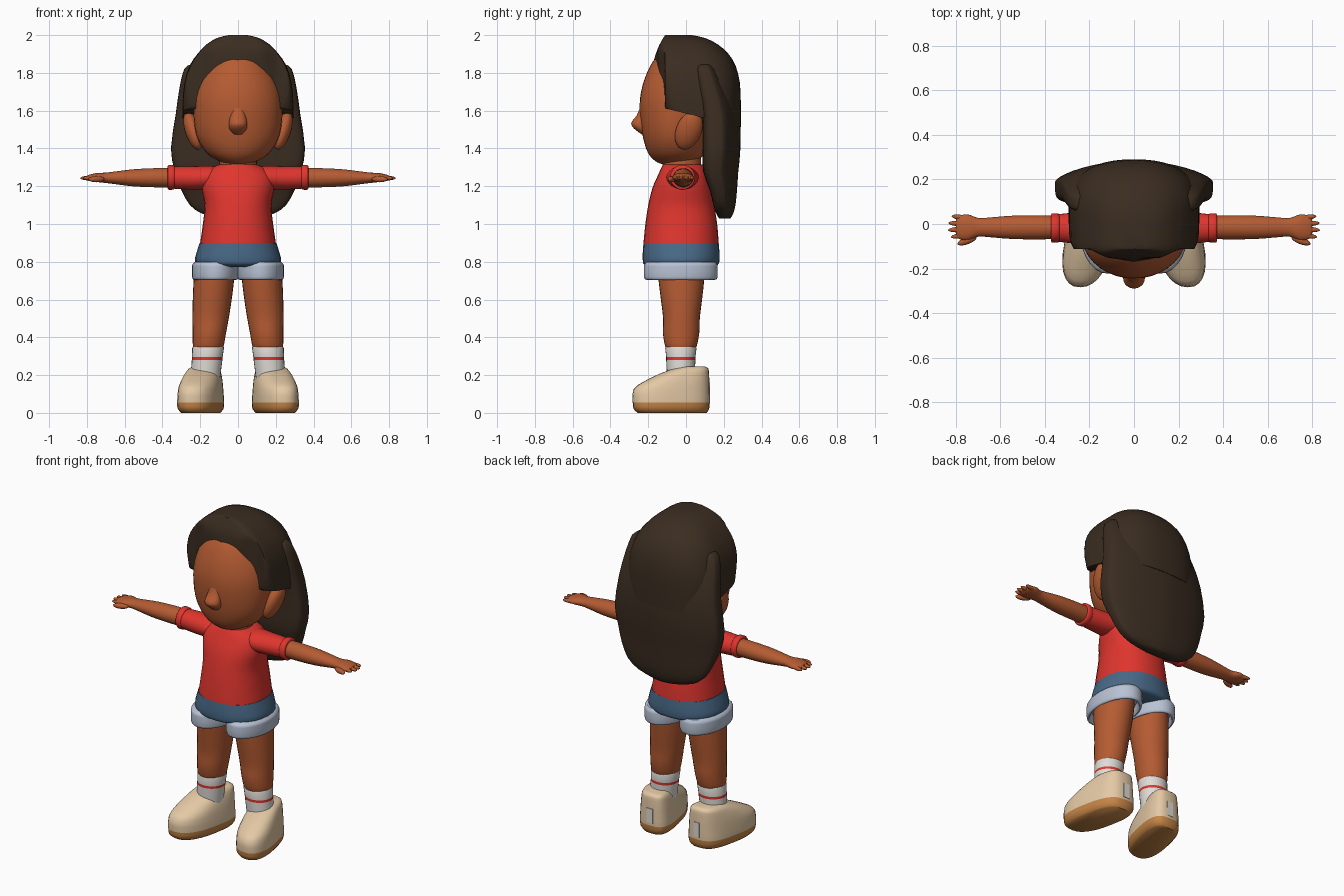
import bpy
import bmesh
import math
from mathutils import Matrix, Vector, Euler

cube = bpy.data.objects.get("Cube")
if cube:
    bpy.data.objects.remove(cube, do_unlink=True)


def material(name, r, g, b):
    mat = bpy.data.materials.new(name)
    mat.use_nodes = True
    mat.diffuse_color = (r, g, b, 1)
    bsdf = next(n for n in mat.node_tree.nodes if n.type == 'BSDF_PRINCIPLED')
    bsdf.inputs["Base Color"].default_value = (r, g, b, 1)
    bsdf.inputs["Roughness"].default_value = 0.8
    return mat


skin = material("warm brown skin", .46, .105, .032)
hair = material("dark brown hair", .043, .026, .015)
red = material("red cotton", .74, .036, .027)
denim = material("blue denim", .065, .14, .24)
pale_denim = material("pale denim", .48, .54, .66)
white = material("white sock", .74, .71, .67)
cream = material("cream shoe", .77, .58, .375)
tan = material("tan sole", .55, .23, .06)


def finish(name, bm, mats, mirror=False, rule=None, angle=50):
    """Turn a bmesh into a smooth object, coloured by a rule on face centres."""
    bmesh.ops.recalc_face_normals(bm, faces=bm.faces)
    if rule:
        for face in bm.faces:
            face.material_index = rule(face.calc_center_median())
    mesh = bpy.data.meshes.new(name)
    bm.to_mesh(mesh)
    bm.free()
    for mat in mats:
        mesh.materials.append(mat)
    mesh.shade_smooth()
    mesh.set_sharp_from_angle(angle=math.radians(angle))
    obj = bpy.data.objects.new(name, mesh)
    bpy.context.scene.collection.objects.link(obj)
    if mirror:
        obj.modifiers.new("Mirror", 'MIRROR').use_axis[0] = True


def refine(rings, steps):
    """Add in-between rings along a smooth spline through the given ones."""
    out = []
    last = len(rings) - 1
    for i in range(last):
        a, b, c, d = (Vector(rings[max(0, min(last, i + k))]) for k in (-1, 0, 1, 2))
        for s in range(steps):
            t = s / steps
            out.append(b + t * (c - a) / 2 + t * t * (a - b * 2.5 + c * 2 - d / 2)
                       + t ** 3 * (b * 3 - a - c * 3 + d) / 2)
    return out + [Vector(rings[last])]


def loft(name, rings, mats, mid=0, axis='Z', steps=3, sides=28, power=(1, 1),
         warp=None, **options):
    """Rings are (position, half width, low, high); power below 1 squares them."""
    bm = bmesh.new()
    loops = []
    for pos, half, low, high in refine(rings, steps):
        loop = []
        for i in range(sides):
            ang = math.tau * i / sides
            c, s = math.cos(ang), math.sin(ang)
            p = power[0] if s < 0 else power[1]
            u = mid + half * math.copysign(abs(c) ** p, c)
            v = (low + high) / 2 + (high - low) / 2 * math.copysign(abs(s) ** p, s)
            co = Vector((u, v, pos)) if axis == 'Z' else Vector((pos, u, v))
            loop.append(bm.verts.new(warp(co) if warp else co))
        loops.append(loop)
    for a, b in zip(loops, loops[1:]):
        for i in range(sides):
            j = (i + 1) % sides
            bm.faces.new((a[i], a[j], b[j], b[i]))
    bm.faces.new(loops[0])
    bm.faces.new(loops[-1])
    finish(name, bm, mats, **options)


def blob(name, loc, size, rot):
    """Mirrored pair of stretched balls of skin."""
    bm = bmesh.new()
    place = Matrix.LocRotScale(Vector(loc), Euler(rot), Vector(size))
    bmesh.ops.create_uvsphere(bm, u_segments=20, v_segments=12, radius=1, matrix=place)
    finish(name, bm, [skin], mirror=True)


# Head, neck, nose and ears
loft("head", [(1.318, .05, -.13, .02), (1.335, .105, -.165, .06), (1.38, .17, -.203, .1),
              (1.47, .22, -.23, .12), (1.6, .236, -.245, .15), (1.7, .226, -.238, .15),
              (1.8, .19, -.207, .14), (1.88, .13, -.16, .1), (1.91, .06, -.1, .05)],
     [skin], sides=36)
loft("neck", [(1.26, .1, -.12, .08), (1.32, .1, -.125, .08), (1.38, .1, -.12, .08)], [skin])
loft("nose", [(1.62, .03, -.243, -.2), (1.575, .04, -.261, -.2), (1.535, .048, -.29, -.2),
              (1.505, .046, -.275, -.2), (1.475, .025, -.235, -.2)], [skin], sides=20)
blob("ears", (.238, .015, 1.495), (.043, .068, .11), (-.35, .3, 0))


# Hair: a cap cut off flat around the face, and a long mass down the back
def trim_cap(co):
    co.y = max(co.y, -.112 - max(0, .06 - 1.5 * co.x ** 2))
    if co.z < 1.63:
        co.z -= .25 * (co.y + .12)
    return co


loft("hair_cap", [(2, .05, -.112, .03), (1.985, .11, -.12, .1), (1.95, .168, -.14, .17),
                  (1.9, .215, -.16, .225), (1.84, .255, -.172, .262), (1.75, .283, -.155, .285),
                  (1.65, .293, -.125, .29), (1.615, .293, -.113, .29)],
     [hair], steps=2, sides=48, power=(.3, .85), warp=trim_cap, angle=60)
loft("hair_back", [(1.845, .25, .06, .16), (1.82, .285, .05, .19), (1.72, .31, .06, .24),
                   (1.58, .33, .085, .283), (1.4, .355, .088, .288), (1.28, .335, .09, .277),
                   (1.18, .3, .125, .27), (1.1, .255, .145, .262), (1.055, .19, .16, .25),
                   (1.03, .1, .175, .235)],
     [hair], steps=2, sides=40, power=(.35, 1.25), angle=60)

# Shirt with sleeves and hems
loft("shirt", [(.885, .2, -.225, .173), (.9, .2, -.225, .173), (1, .186, -.215, .165),
               (1.1, .177, -.2, .15), (1.19, .193, -.178, .14), (1.255, .188, -.15, .12),
               (1.295, .145, -.132, .1), (1.315, .1, -.122, .085)],
     [red], power=(.9, .9))
loft("sleeves", [(.06, .05, 1.22, 1.29), (.13, .085, 1.19, 1.306), (.22, .075, 1.182, 1.306),
                 (.34, .062, 1.187, 1.304)], [red], mid=-.018, axis='X', mirror=True)
loft("sleeve_hems", [(.335, .06, 1.187, 1.306), (.342, .065, 1.182, 1.312),
                     (.366, .066, 1.181, 1.313), (.372, .061, 1.187, 1.307)],
     [red], mid=-.018, axis='X', steps=2, mirror=True)

# Arms, palms, fingers and thumbs
loft("arms", [(.3, .05, 1.195, 1.297), (.42, .054, 1.194, 1.296), (.55, .052, 1.199, 1.29),
              (.65, .044, 1.211, 1.278), (.7, .042, 1.217, 1.272), (.745, .058, 1.222, 1.27),
              (.785, .052, 1.227, 1.262), (.8, .035, 1.235, 1.255)],
     [skin], mid=-.015, axis='X', mirror=True)
for i, reach in enumerate((.822, .835, .833, .82)):
    y = -.052 + .027 * i
    blob(f"finger_{i + 1}", (reach - .045, y, 1.243), (.045, .012, .012),
         (0, 0, .1 * (i - 1.5)))
blob("thumbs", (.75, -.075, 1.237), (.045, .016, .016), (0, 0, -.35))

# Denim shorts with turned-up cuffs
loft("shorts", [(.772, .17, -.17, .12), (.784, .215, -.22, .168), (.81, .228, -.229, .177),
                (.85, .219, -.229, .177), (.9, .203, -.225, .173)],
     [denim], power=(.9, .9))
loft("shorts_cuffs", [(.8, .108, -.205, .155), (.788, .12, -.218, .163),
                      (.775, .123, -.222, .167), (.72, .123, -.222, .167),
                      (.706, .117, -.215, .16), (.71, .107, -.2, .145), (.75, .1, -.19, .135)],
     [pale_denim], mid=.12, steps=2, mirror=True)


# Legs and striped socks, spreading towards the feet
def spread(co):
    co.x += .085 * (.7 - co.z)
    return co


loft("legs", [(.79, .108, -.15, .1), (.7, .107, -.145, .096), (.6, .103, -.133, .085),
              (.5, .096, -.121, .073), (.42, .088, -.122, .07), (.352, .081, -.11, .056),
              (.33, .066, -.095, .042)],
     [skin], mid=.128, warp=spread, mirror=True)
loft("socks", [(.18, .077, -.1, .045), (.28, .081, -.105, .05), (.295, .081, -.105, .05),
               (.343, .084, -.11, .056), (.35, .082, -.107, .053)],
     [white, red], mid=.128, steps=1, warp=spread, mirror=True,
     rule=lambda c: int(.28 < c.z < .295))


# Chunky shoes with toes turned out
def toe_out(co):
    co.x -= .2 * co.y
    return co


loft("shoes", [(0, .09, -.255, .11), (.02, .107, -.277, .122), (.055, .111, -.282, .126),
               (.125, .106, -.279, .125), (.165, .1, -.225, .124), (.205, .09, -.145, .122),
               (.235, .077, -.065, .118), (.246, .055, -.03, .1)],
     [cream, tan], mid=.185, steps=2, power=(.85, .65), warp=toe_out, mirror=True,
     rule=lambda c: int(c.z < .055))

# Pale tabs on the heels
bm = bmesh.new()
bmesh.ops.create_cube(bm, size=1, matrix=Matrix.LocRotScale(
    Vector((.16, .123, .115)), Euler(), Vector((.04, .009, .09))))
finish("heel_tabs", bm, [white], mirror=True, angle=30)
